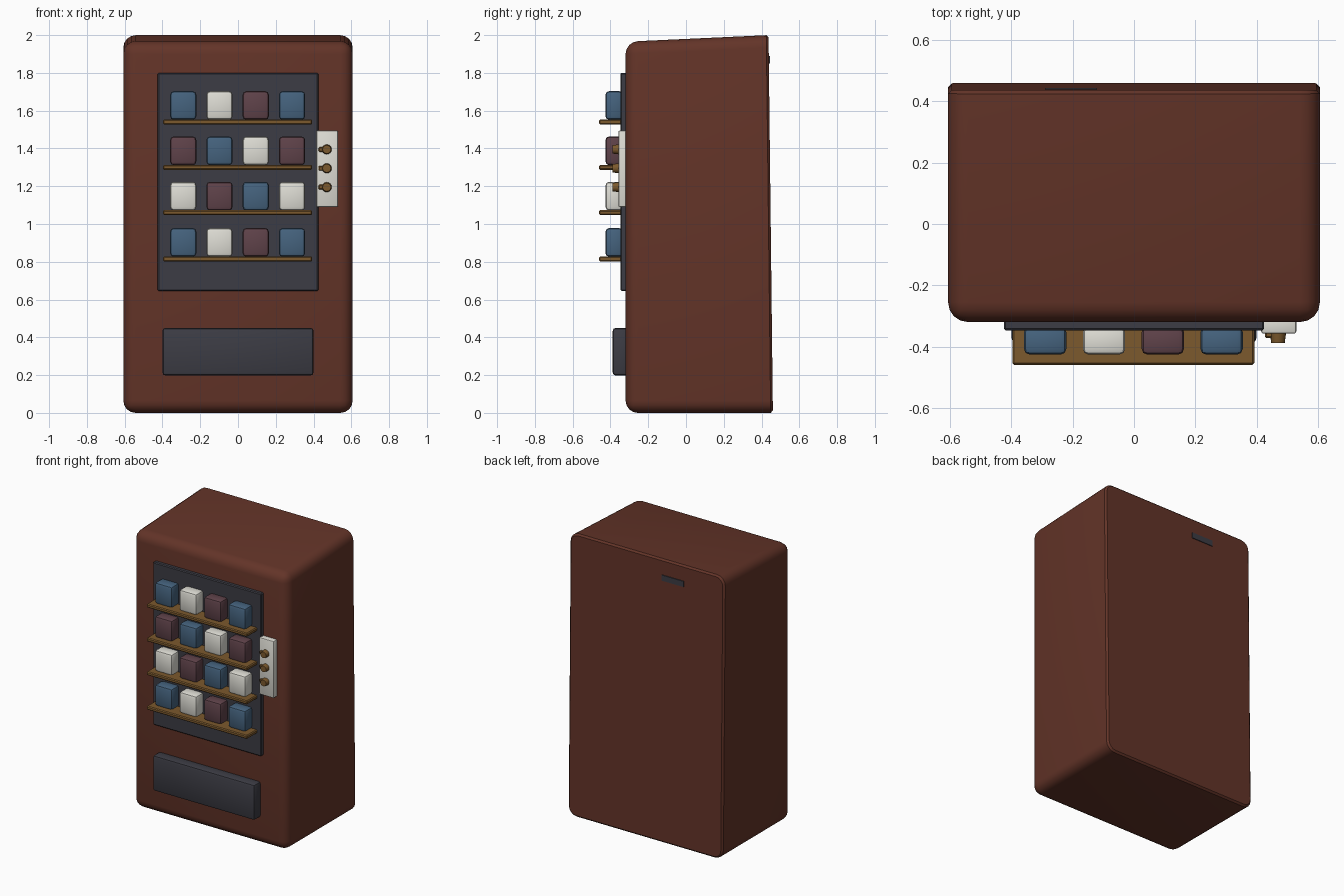
import bpy, bmesh, math
from mathutils import Matrix

if "Cube" in bpy.data.objects:
    bpy.data.objects.remove(bpy.data.objects["Cube"])


def material(name, r, g, b):
    m = bpy.data.materials.new(name)
    m.diffuse_color = (r, g, b, 1)
    m.use_nodes = True
    m.node_tree.nodes["Principled BSDF"].inputs["Base Color"].default_value = m.diffuse_color
    return m


RUST = material("rust brown", 0.125, 0.034, 0.021)
SLATE = material("dark slate", 0.045, 0.045, 0.058)
BLUE = material("muted blue", 0.06, 0.125, 0.21)
CREAM = material("off white", 0.74, 0.73, 0.67)
PLUM = material("plum", 0.115, 0.055, 0.068)
BRASS = material("brass", 0.20, 0.10, 0.026)


def finish(name, bm, mat):
    bmesh.ops.recalc_face_normals(bm, faces=bm.faces)
    me = bpy.data.meshes.new(name)
    bm.to_mesh(me)
    bm.free()
    ob = bpy.data.objects.new(name, me)
    bpy.context.collection.objects.link(ob)
    me.materials.append(mat)
    bpy.ops.object.select_all(action='DESELECT')
    ob.select_set(True)
    bpy.context.view_layer.objects.active = ob
    bpy.ops.object.shade_smooth_by_angle(angle=math.radians(35))
    return ob


def box_mesh(x, y, z):
    """Box between (min, max) pairs."""
    bm = bmesh.new()
    bmesh.ops.create_cube(bm, size=1)
    for v in bm.verts:
        for i, (a, b) in enumerate((x, y, z)):
            v.co[i] = a if v.co[i] < 0 else b
    return bm


def box(name, x, y, z, mat, bevel=0.0, segments=2):
    bm = box_mesh(x, y, z)
    if bevel:
        bmesh.ops.bevel(bm, geom=bm.edges[:], offset=bevel, segments=segments,
                        profile=0.5, affect='EDGES')
    return finish(name, bm, mat)


# Cabinet: sloped top, leaning back, rounded everywhere except the back rim
bm = box_mesh((-0.607, 0.607), (-0.32, 0.46), (0.0, 2.0))
for v in bm.verts:
    if v.co.z > 1:
        v.co.z = 1.965 if v.co.y < 0 else 2.0
        if v.co.y > 0:
            v.co.y = 0.437
edges = [e for e in bm.edges if not all(v.co.y > 0.3 for v in e.verts)]
bmesh.ops.bevel(bm, geom=edges, offset=0.065, segments=4, profile=0.5, affect='EDGES')
back = [e for e in bm.edges if all(v.co.y > 0.4 for v in e.verts)]
bmesh.ops.bevel(bm, geom=back, offset=0.012, segments=1, affect='EDGES')
finish("cabinet", bm, RUST)

# Display panel, delivery flap, control plate and back mark
box("display_panel", (-0.425, 0.425), (-0.347, -0.30), (0.645, 1.80), SLATE, 0.006, 1)
box("delivery_flap", (-0.40, 0.40), (-0.388, -0.30), (0.198, 0.45), SLATE, 0.016)
box("control_plate", (0.415, 0.53), (-0.358, -0.30), (1.09, 1.495), CREAM, 0.008)
box("back_mark", (-0.29, -0.12), (0.436, 0.444), (1.85, 1.89), SLATE)

# Shelves with four goods each
rows = [(1.54, (BLUE, CREAM, PLUM, BLUE)),
        (1.30, (PLUM, BLUE, CREAM, PLUM)),
        (1.06, (CREAM, PLUM, BLUE, CREAM)),
        (0.815, (BLUE, CREAM, PLUM, BLUE))]
for r, (z, mats) in enumerate(rows):
    box(f"shelf_{r + 1}", (-0.397, 0.393), (-0.46, -0.335),
        (z - 0.013, z + 0.013), BRASS, 0.006, 1)
    for c, mat in enumerate(mats):
        x = -0.29 + 0.192 * c
        box(f"goods_{r + 1}_{c + 1}", (x - 0.069, x + 0.069), (-0.426, -0.335),
            (z + 0.012, z + 0.163), mat, 0.018)

# Control buttons with a small side tab
for i in range(3):
    z = 1.395 - 0.1 * i
    bm = bmesh.new()
    bmesh.ops.create_cone(bm, cap_ends=True, segments=16, radius1=0.028, radius2=0.022,
                          depth=0.045, matrix=Matrix.Translation((0.47, -0.366, z))
                          @ Matrix.Rotation(math.pi / 2, 4, 'X'))
    finish(f"button_{i + 1}", bm, BRASS)
    box(f"button_tab_{i + 1}", (0.427, 0.46), (-0.372, -0.35),
        (z - 0.013, z + 0.013), BRASS, 0.005, 1)
